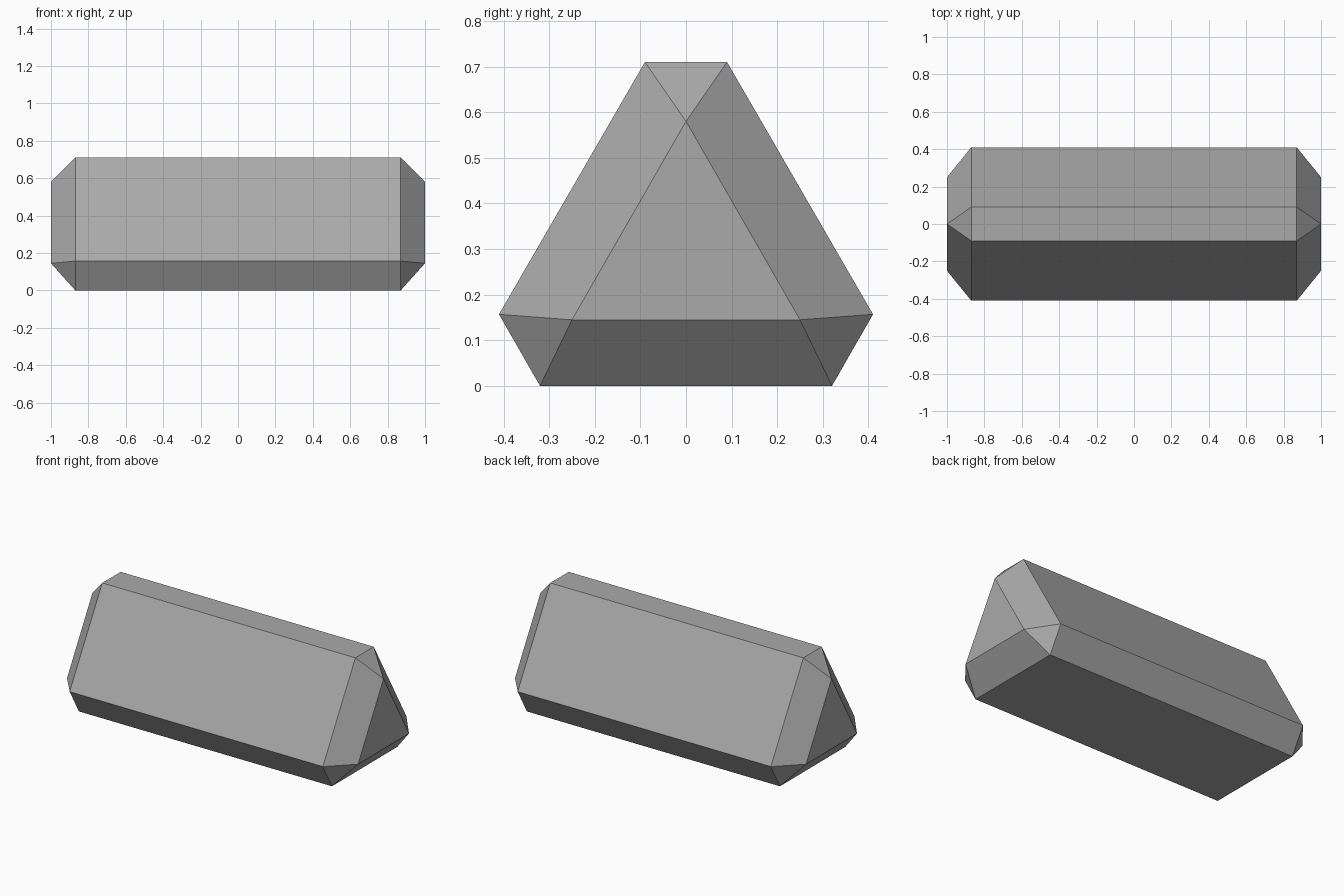
import bpy
import bmesh

cube = bpy.data.objects.get("Cube")
if cube:
    bpy.data.objects.remove(cube, do_unlink=True)

# Plain grey
grey = bpy.data.materials.new("grey")
grey.use_nodes = True
colour = (0.4, 0.4, 0.4, 1.0)
grey.diffuse_color = colour
grey.node_tree.nodes["Principled BSDF"].inputs["Base Color"].default_value = colour

# Cross-section of the bar (y, z) and of the smaller triangular end face.
# Each end-face corner sits behind one pair of neighbouring bar corners.
BAR = [(-0.09, 0.71), (0.09, 0.71), (0.41, 0.157),
       (0.32, 0.0), (-0.32, 0.0), (-0.41, 0.157)]
TIP = [(0.0, 0.58), (0.25, 0.145), (-0.25, 0.145)]
BAR_X, TIP_X = 0.87, 1.0

bm = bmesh.new()
rings = []
for side in (-1, 1):
    bar = [bm.verts.new((side * BAR_X, y, z)) for y, z in BAR]
    tip = [bm.verts.new((side * TIP_X, y, z)) for y, z in TIP]
    rings.append(bar)
    # End face, corner triangles and bevelled sides
    bm.faces.new(tip)
    for i in range(3):
        a, b, c = bar[2 * i], bar[2 * i + 1], bar[(2 * i + 2) % 6]
        bm.faces.new((a, b, tip[i]))
        bm.faces.new((b, c, tip[(i + 1) % 3], tip[i]))

# Long faces joining both ends
left, right = rings
for i in range(6):
    j = (i + 1) % 6
    bm.faces.new((left[i], left[j], right[j], right[i]))

bmesh.ops.recalc_face_normals(bm, faces=bm.faces)
mesh = bpy.data.meshes.new("bevelled_triangular_bar")
bm.to_mesh(mesh)
bm.free()
mesh.materials.append(grey)
bar_object = bpy.data.objects.new("bevelled_triangular_bar", mesh)
bpy.context.collection.objects.link(bar_object)
